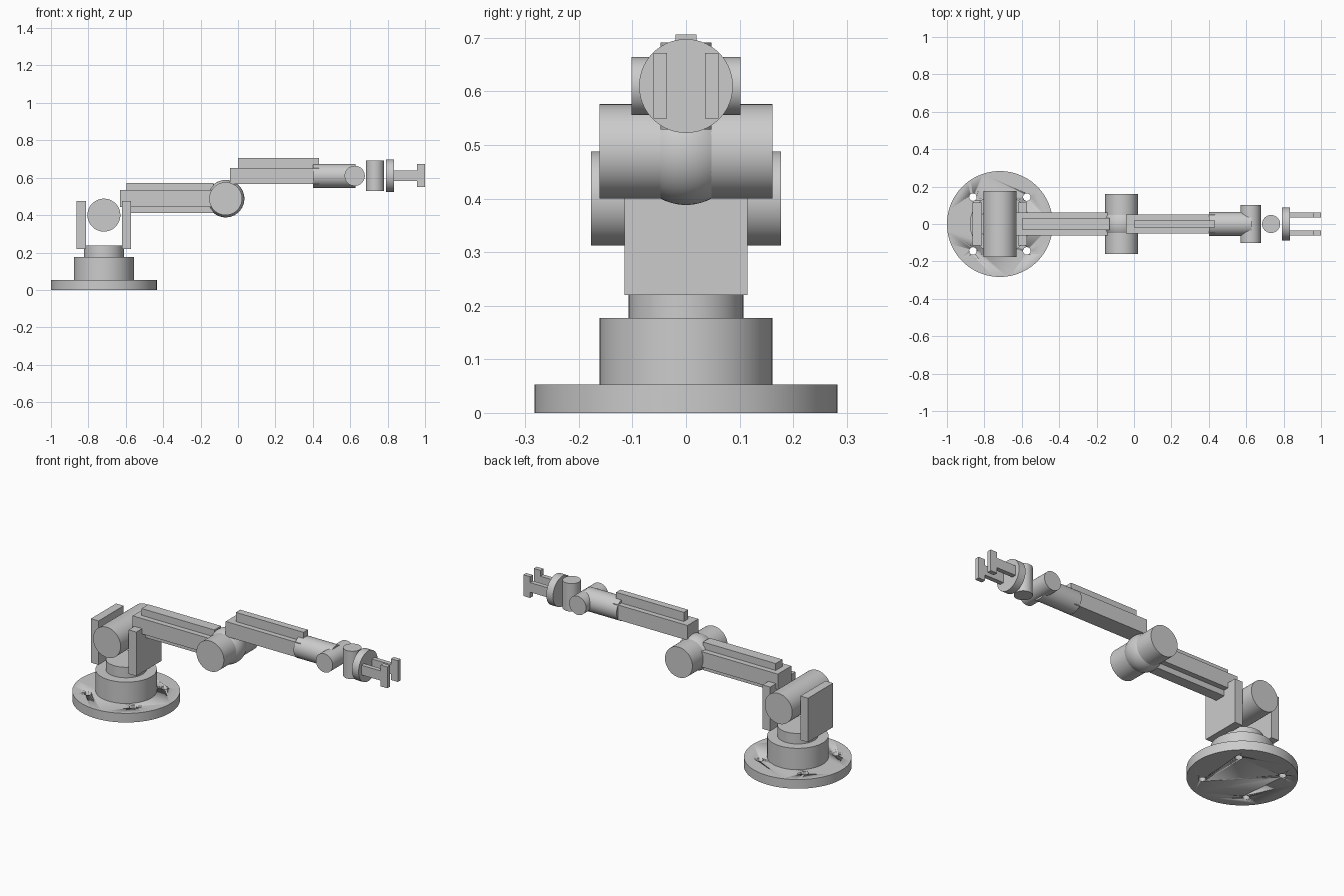
import bpy
from math import pi, radians

if "Cube" in bpy.data.objects:
    bpy.data.objects.remove(bpy.data.objects["Cube"])

BASE_X = -0.717      # axis of base and shoulder
ELBOW = (-0.066, 0, 0.488)
WRIST_Z = 0.61
ROT = {"x": (0, pi / 2, 0), "y": (pi / 2, 0, 0), "z": (0, 0, 0)}


def smooth(ob):
    bpy.ops.object.select_all(action="DESELECT")
    ob.select_set(True)
    bpy.context.view_layer.objects.active = ob
    bpy.ops.object.shade_smooth_by_angle(angle=radians(30))


def cyl(name, centre, radius, length, axis="z", sides=96):
    bpy.ops.mesh.primitive_cylinder_add(vertices=sides, radius=radius, depth=length,
                                        location=centre, rotation=ROT[axis])
    ob = bpy.context.object
    ob.name = name
    smooth(ob)
    return ob


def box(name, x, y, z):
    """Box from (min, max) ranges."""
    r = (x, y, z)
    bpy.ops.mesh.primitive_cube_add(size=1, location=[(a + b) / 2 for a, b in r])
    ob = bpy.context.object
    ob.name = name
    ob.scale = [b - a for a, b in r]
    bpy.ops.object.transform_apply(location=False, rotation=False, scale=True)
    return ob


# Base flange with four bolt holes
flange = cyl("base_flange", (BASE_X, 0, 0.0265), 0.283, 0.053)
for sx in (-1, 1):
    for sy in (-1, 1):
        hole = cyl("bolt_hole_cutter", (BASE_X + sx * 0.144, sy * 0.144, 0.0265), 0.02, 0.2, sides=32)
        hole.hide_render = True
        hole.hide_set(True)
        mod = flange.modifiers.new("bolt_hole", "BOOLEAN")
        mod.operation = "DIFFERENCE"
        mod.solver = "EXACT"
        mod.object = hole

# Pedestal and turntable
cyl("pedestal", (BASE_X, 0, 0.115), 0.161, 0.124)
cyl("turntable", (BASE_X, 0, 0.207), 0.107, 0.062)

# Shoulder yoke plates and barrel
for side, s in (("rear", -1), ("fore", 1)):
    c = BASE_X + s * 0.121
    box("yoke_plate_" + side, (c - 0.0245, c + 0.0245), (-0.115, 0.115), (0.22, 0.475))
cyl("shoulder_barrel", (BASE_X, 0, 0.40), 0.088, 0.354, "y")

# Upper arm beam with top and bottom ribs
box("upper_arm", (-0.632, -0.13), (-0.062, 0.062), (0.444, 0.533))
box("upper_arm_top_rib", (-0.597, -0.13), (-0.031, 0.031), (0.533, 0.573))
box("upper_arm_bottom_rib", (-0.597, -0.13), (-0.031, 0.031), (0.411, 0.444))

# Elbow barrel with a round hub in the middle
cyl("elbow_barrel", ELBOW, 0.088, 0.322, "y")
bpy.ops.mesh.primitive_uv_sphere_add(segments=64, ring_count=32, radius=0.1, location=ELBOW)
bpy.context.object.name = "elbow_hub"
smooth(bpy.context.object)

# Forearm beam, cable rail and roll sleeve
box("forearm", (-0.044, 0.434), (-0.05, 0.05), (0.567, 0.653))
box("forearm_rail", (0, 0.434), (-0.02, 0.02), (0.653, 0.706))
cyl("forearm_sleeve", (0.515, 0, WRIST_Z), 0.064, 0.228, "x")

# Wrist joints and tool flange
cyl("wrist_pitch", (0.624, 0, WRIST_Z), 0.054, 0.203, "y")
cyl("wrist_yaw", (0.733, 0, WRIST_Z), 0.048, 0.162, "z")
cyl("tool_flange", (0.813, 0, WRIST_Z), 0.0875, 0.043, "x")

# Gripper fingers and tips
for side, s in (("left", 1), ("right", -1)):
    y = sorted((s * 0.035, s * 0.061))
    box("finger_" + side, (0.83, 0.957), y, (0.582, 0.638))
    box("finger_tip_" + side, (0.957, 1.0), y, (0.549, 0.672))
